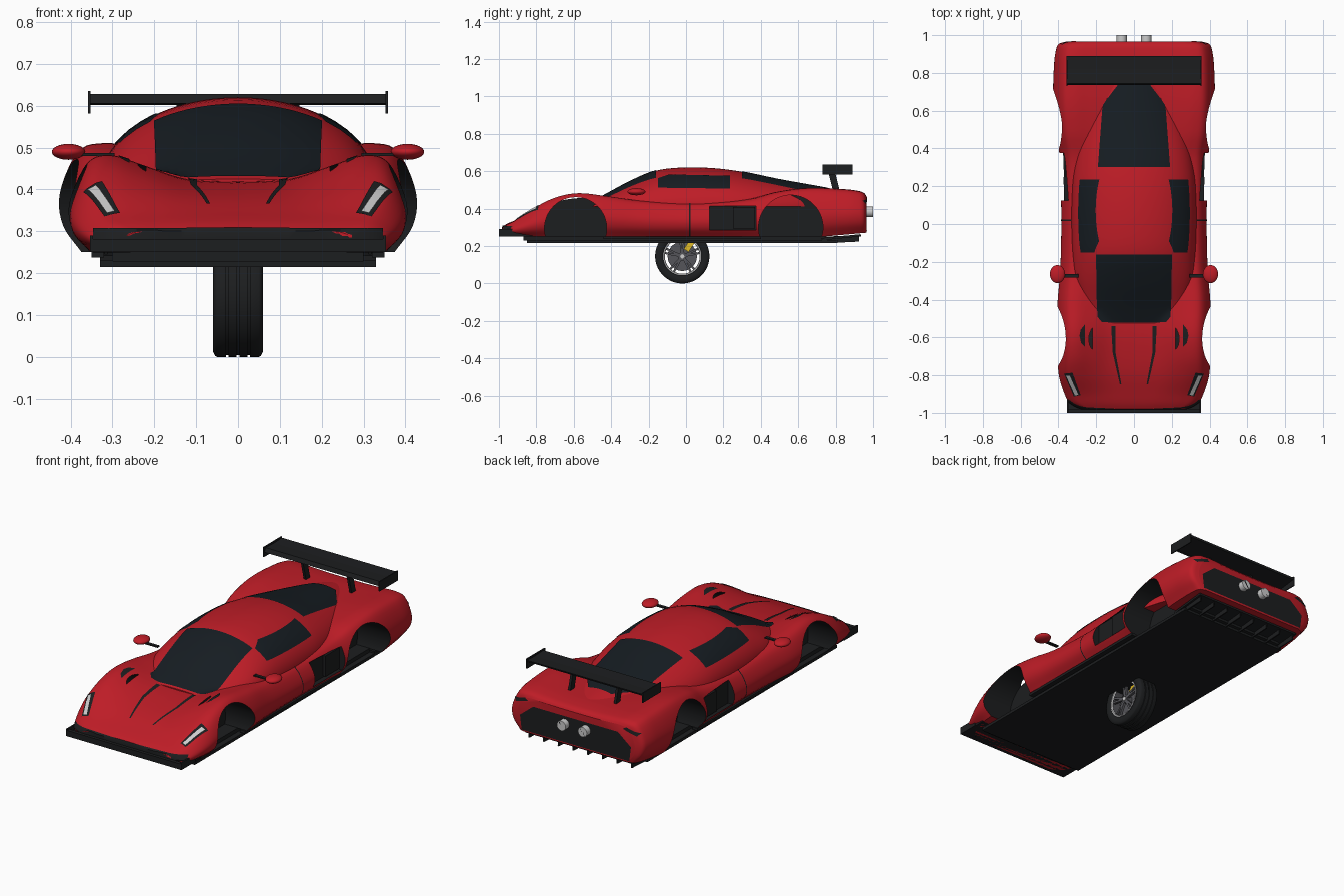
import bpy, bmesh, math
from mathutils import Vector
from mathutils.bvhtree import BVHTree

if "Cube" in bpy.data.objects:
    bpy.data.objects.remove(bpy.data.objects["Cube"])


def material(name, col):
    m = bpy.data.materials.new(name)
    m.diffuse_color = (*col, 1)
    m.use_nodes = True
    m.node_tree.nodes["Principled BSDF"].inputs["Base Color"].default_value = m.diffuse_color
    return m


RED = material("red_paint", (0.52, 0.012, 0.02))
BLACK = material("black_trim", (0.012, 0.013, 0.014))
GLASS = material("dark_glass", (0.008, 0.012, 0.016))
SILVER = material("silver", (0.6, 0.6, 0.6))
GREY = material("wheel_grey", (0.09, 0.09, 0.1))
YELLOW = material("yellow_caliper", (0.75, 0.5, 0.02))


def smooth(ob, angle=35):
    bpy.ops.object.select_all(action='DESELECT')
    ob.select_set(True)
    bpy.context.view_layer.objects.active = ob
    bpy.ops.object.shade_smooth_by_angle(angle=math.radians(angle))


def make(name, verts, faces, mats):
    me = bpy.data.meshes.new(name)
    me.from_pydata(verts, [], faces)
    bm = bmesh.new()
    bm.from_mesh(me)
    bmesh.ops.recalc_face_normals(bm, faces=bm.faces)
    bm.to_mesh(me)
    bm.free()
    for m in mats:
        me.materials.append(m)
    ob = bpy.data.objects.new(name, me)
    bpy.context.collection.objects.link(ob)
    return ob


def box(name, loc, size, mat, rot=(0, 0, 0)):
    bpy.ops.mesh.primitive_cube_add(size=1, location=loc, rotation=rot)
    ob = bpy.context.object
    ob.name, ob.scale = name, size
    ob.data.materials.append(mat)
    return ob


def cyl(name, loc, r, depth, mat, rot, n=48):
    bpy.ops.mesh.primitive_cylinder_add(vertices=n, radius=r, depth=depth, location=loc, rotation=rot)
    ob = bpy.context.object
    ob.name = name
    ob.data.materials.append(mat)
    return ob


def curve(rows, x):
    """Smooth interpolation of rows (key, values...) at key x."""
    i = max(k for k in range(len(rows) - 1) if rows[k][0] <= x or k == 0)
    a, b = rows[i], rows[i + 1]
    p, q = rows[max(i - 1, 0)], rows[min(i + 2, len(rows) - 1)]
    h = b[0] - a[0]
    t = (x - a[0]) / h
    out = []
    for k in range(1, len(a)):
        m0 = (b[k] - p[k]) / (b[0] - p[0]) * h
        m1 = (q[k] - a[k]) / (q[0] - a[0]) * h
        out.append((2*t**3 - 3*t*t + 1)*a[k] + (t**3 - 2*t*t + t)*m0
                   + (3*t*t - 2*t**3)*b[k] + (t**3 - t*t)*m1)
    return out


def loft(name, y0, y1, n, half, mats):
    """Skin mirrored half sections (first and last point at x = 0)."""
    verts, faces = [], []
    for i in range(n):
        y = (y0 + y1)/2 - (y1 - y0)/2 * math.cos(math.pi * i/(n - 1))
        pts = half(y)
        ring = pts + [(-x, z) for x, z in pts[-2:0:-1]]
        verts += [(x, y, z) for x, z in ring]
    r = len(ring)
    for i in range(n - 1):
        for j in range(r):
            k = (j + 1) % r
            faces.append((i*r + j, i*r + k, (i+1)*r + k, (i+1)*r + j))
    faces += [tuple(range(r)), tuple(range((n-1)*r, n*r))]
    return make(name, verts, faces, mats), verts, faces


# Body: y, half width, fender height, centre height
BODY = [(-.98, .28, .300, .305), (-.95, .335, .318, .322), (-.90, .365, .345, .342),
        (-.80, .395, .41, .378), (-.70, .40, .458, .40), (-.58, .40, .482, .416),
        (-.42, .402, .466, .42), (-.25, .388, .443, .42), (0, .382, .43, .42),
        (.2, .385, .437, .43), (.36, .39, .455, .455), (.48, .412, .488, .475),
        (.65, .425, .51, .49), (.85, .42, .503, .49), (.93, .408, .492, .482),
        (.955, .393, .48, .473), (.965, .36, .465, .46)]


def body_half(y):
    w, zf, zc = curve(BODY, y)
    zb = .25 + max(0, y - .73)*.09
    d, h = zf - zc, zf - zb
    p = [(0, zc), (.3*w, zc + .1*d), (.55*w, zc + .6*d), (.76*w, zf), (.9*w, zf - .08*h),
         (w, zb + .55*h), (.985*w, zb + .25*h), (.88*w, zb)]
    rows = [(i, *q) for i, q in enumerate(p)]
    return [tuple(curve(rows, i/5)) for i in range(36)] + [(0, zb)]


body, bv, bf = loft("body", -.98, .965, 90, body_half, [RED, BLACK])

# Cabin: y, half width, roof height
CABIN = [(-.53, .20, .425), (-.45, .25, .465), (-.3, .31, .545), (-.17, .325, .60), (-.05, .33, .618),
         (.12, .33, .618), (.28, .32, .60), (.5, .27, .555), (.75, .17, .51), (.87, .11, .485)]


def cabin_half(y):
    w, z = curve(CABIN, y)
    return [(w*math.sin(math.pi*i/48), .41 + (z - .41)*math.cos(math.pi*i/48)) for i in range(25)] + [(0, .41)]


cabin, cv, cf = loft("cabin", -.53, .87, 60, cabin_half, [RED])
skin = BVHTree.FromPolygons(bv + cv, bf + [tuple(i + len(bv) for i in f) for f in cf])


# Trim panels: outline projected along an axis onto the body skin
def patch(name, outline, axis, side, mat, lift=.003):
    bm = bmesh.new()
    bm.faces.new([bm.verts.new((u, v, 0)) for u, v in outline])
    for k in range(2):
        no = Vector((1 - k, k, 0))
        for i in range(-50, 51):
            bmesh.ops.bisect_plane(bm, geom=bm.verts[:] + bm.edges[:] + bm.faces[:],
                                   plane_co=no*(i*.02 + .001), plane_no=no)
    d = Vector([-side if a == axis else 0 for a in "xyz"])
    lost = []
    for v in bm.verts:
        u, w = v.co.x, v.co.y
        o = {"x": (5*side, u, w), "y": (u, 5*side, w), "z": (u, w, 5*side)}[axis]
        hit, n, _, _ = skin.ray_cast(Vector(o), d)
        if hit is None:
            lost.append(v)
        else:
            v.co = hit + n*(lift if n.dot(d) < 0 else -lift)
    bmesh.ops.delete(bm, geom=lost, context='VERTS')
    bm.normal_update()
    bmesh.ops.reverse_faces(bm, faces=[f for f in bm.faces if f.normal.dot(d) > 0])
    me = bpy.data.meshes.new(name)
    bm.to_mesh(me)
    bm.free()
    me.materials.append(mat)
    ob = bpy.data.objects.new(name, me)
    bpy.context.collection.objects.link(ob)
    smooth(ob)


def both(half):
    return half + [(-x, y) for x, y in reversed(half)]


patch("windscreen", both([(.20, -.16), (.195, -.49), (.17, -.52)]), "z", 1, GLASS)
patch("rear_window", both([(.07, .755), (.165, .63), (.19, .30)]), "z", 1, GLASS)
patch("front_grille", both([(.345, .306), (.345, .252)]), "y", -1, BLACK)
patch("rear_panel", both([(.26, .425), (.34, .36), (.33, .28)]), "y", 1, BLACK)
for s in (1, -1):
    def flip(pts):
        return [(s*x, y) for x, y in pts]
    patch("side_window", [(-.15, .51), (.235, .505), (.235, .573), (-.09, .58), (-.15, .56)], "x", s, GLASS)
    patch("door_seam", [(.017, .252), (.023, .252), (.023, .43), (.017, .43)], "x", s, BLACK)
    patch("hood_slit", flip([(.098, -.54), (.121, -.54), (.113, -.68), (.075, -.845), (.067, -.845), (.098, -.68)]),
          "z", 1, BLACK)
    patch("fender_vent", flip([(.26, -.53), (.283, -.56), (.289, -.59), (.28, -.63), (.26, -.65)]), "z", 1, BLACK)
    patch("headlight_frame", flip([(.325, -.785), (.368, -.79), (.318, -.912), (.282, -.905)]), "z", 1, BLACK)
    patch("headlight", flip([(.338, -.80), (.356, -.80), (.312, -.905), (.294, -.902)]), "z", 1, SILVER, .006)
    patch("tail_light", flip([(.29, .45), (.37, .425), (.385, .44), (.31, .462)]), "y", 1, BLACK)

# Wheel arches and side intakes cut out of the body
cutters = []
for s in (1, -1):
    for y, z, r in ((-.59, .295, .166), (.56, .30, .172)):
        cutters.append(cyl("arch_cutter", (s*.37, y, z), r, .30, RED, (0, math.pi/2, 0), 64))
    cutters.append(box("intake_cutter", (s*.43, .25, .35), (.17, .25, .13), RED))
for c in cutters:
    c.data.materials.append(BLACK)
    for p in c.data.polygons:
        p.material_index = 1
    c.hide_render = True
    m = body.modifiers.new("cut", 'BOOLEAN')
    m.operation, m.solver, m.object = 'DIFFERENCE', 'EXACT', c
bpy.context.view_layer.objects.active = body
for m in list(body.modifiers):
    bpy.ops.object.modifier_apply(modifier=m.name)
for c in cutters:
    bpy.data.objects.remove(c)
smooth(body)
smooth(cabin, 50)

# Floor, splitter and diffuser
box("floor_pan", (0, -.02, .223), (.66, 1.66, .016), BLACK)
box("floor_core", (0, -.02, .24), (.60, 1.70, .024), BLACK)
box("splitter", (0, -.91, .258), (.70, .18, .016), BLACK)
box("splitter_lip", (0, -.99, .267), (.70, .02, .03), BLACK)
box("diffuser", (0, .83, .247), (.66, .21, .012), BLACK, (.1, 0, 0))
for i in range(8):
    box("diffuser_fin", (-.315 + i*.09, .84, .237), (.007, .17, .035), BLACK, (.05, 0, 0))
for s in (1, -1):
    box("splitter_end", (s*.35, -.94, .27), (.008, .12, .04), BLACK)
    box("sill", (s*.335, -.02, .244), (.03, .84, .014), BLACK)
    # Side intake panel
    box("intake_panel", (s*.352, .31, .35), (.02, .12, .115), BLACK)
    # Wing supports and end plates
    box("wing_support", (s*.14, .79, .55), (.014, .035, .125), BLACK, (.25, 0, 0))
    box("wing_end", (s*.355, .81, .608), (.006, .16, .054), BLACK)
    # Mirrors
    bpy.ops.mesh.primitive_uv_sphere_add(segments=32, ring_count=16, location=(s*.405, -.265, .49))
    mirror = bpy.context.object
    mirror.name, mirror.scale = "mirror", (.04, .048, .019)
    mirror.data.materials.append(RED)
    smooth(mirror, 60)
    box("mirror_stalk", (s*.34, -.275, .484), (.09, .018, .007), BLACK)
    # Exhausts
    smooth(cyl("exhaust", (s*.065, .97, .383), .027, .06, SILVER, (math.pi/2, 0, 0), 32))
    box("exhaust_bore", (s*.065, .9995, .383), (.008, .001, .046), BLACK, (0, .6, 0))

# Rear wing blade: extruded airfoil
foil = [(.735, .606), (.76, .602), (.885, .618), (.889, .628), (.82, .625), (.745, .628)]
n = len(foil)
make("wing", [(x, y, z) for x in (-.353, .353) for y, z in foil],
     [tuple(range(n)), tuple(range(n, 2*n))] + [(i, (i+1) % n, n + (i+1) % n, n + i) for i in range(n)], [BLACK])

# Single wheel under the floor
WY, WZ = -.02, .145


def lathe(name, prof, mat, n=64):
    k = len(prof)
    verts = [(x, WY + r*math.cos(2*math.pi*i/n), WZ + r*math.sin(2*math.pi*i/n))
             for i in range(n) for x, r in prof]
    faces = [(i*k + j, i*k + (j+1) % k, ((i+1) % n)*k + (j+1) % k, ((i+1) % n)*k + j)
             for i in range(n) for j in range(k)]
    smooth(make(name, verts, faces, [mat]))


tread = [(-.055, .142), (-.05, .145)]
for g in (-.026, 0, .026):
    tread += [(g - .003, .145), (g - .003, .14), (g + .003, .14), (g + .003, .145)]
tread += [(.05, .145), (.055, .142)]
lathe("tyre", [(-.052, .1), (-.06, .115), (-.06, .132)] + tread + [(.06, .132), (.06, .115), (.052, .1)], BLACK)
lathe("rim", [(-.054, .104), (.054, .104), (.056, .1), (.05, .094), (-.05, .094)], GREY)
lathe("rim_edge", [(.05, .098), (.057, .101), (.057, .096), (.052, .093)], SILVER)
turn = (0, math.pi/2, 0)
cyl("brake_disc", (.008, WY, WZ), .078, .012, GREY, turn)
smooth(cyl("hub", (.025, WY, WZ), .022, .045, GREY, turn, 32))
cyl("hub_cap", (.048, WY, WZ), .011, .006, SILVER, turn, 24)
for i in range(5):
    for o in (-.13, .13):
        a = math.pi/2 + 2*math.pi*i/5 + o
        box("spoke", (.042, WY + .056*math.cos(a), WZ + .056*math.sin(a)), (.014, .084, .011), GREY, (a, 0, 0))
box("brake_caliper", (.014, WY + .036, WZ + .054), (.03, .03, .055), YELLOW, (math.radians(-34), 0, 0))
